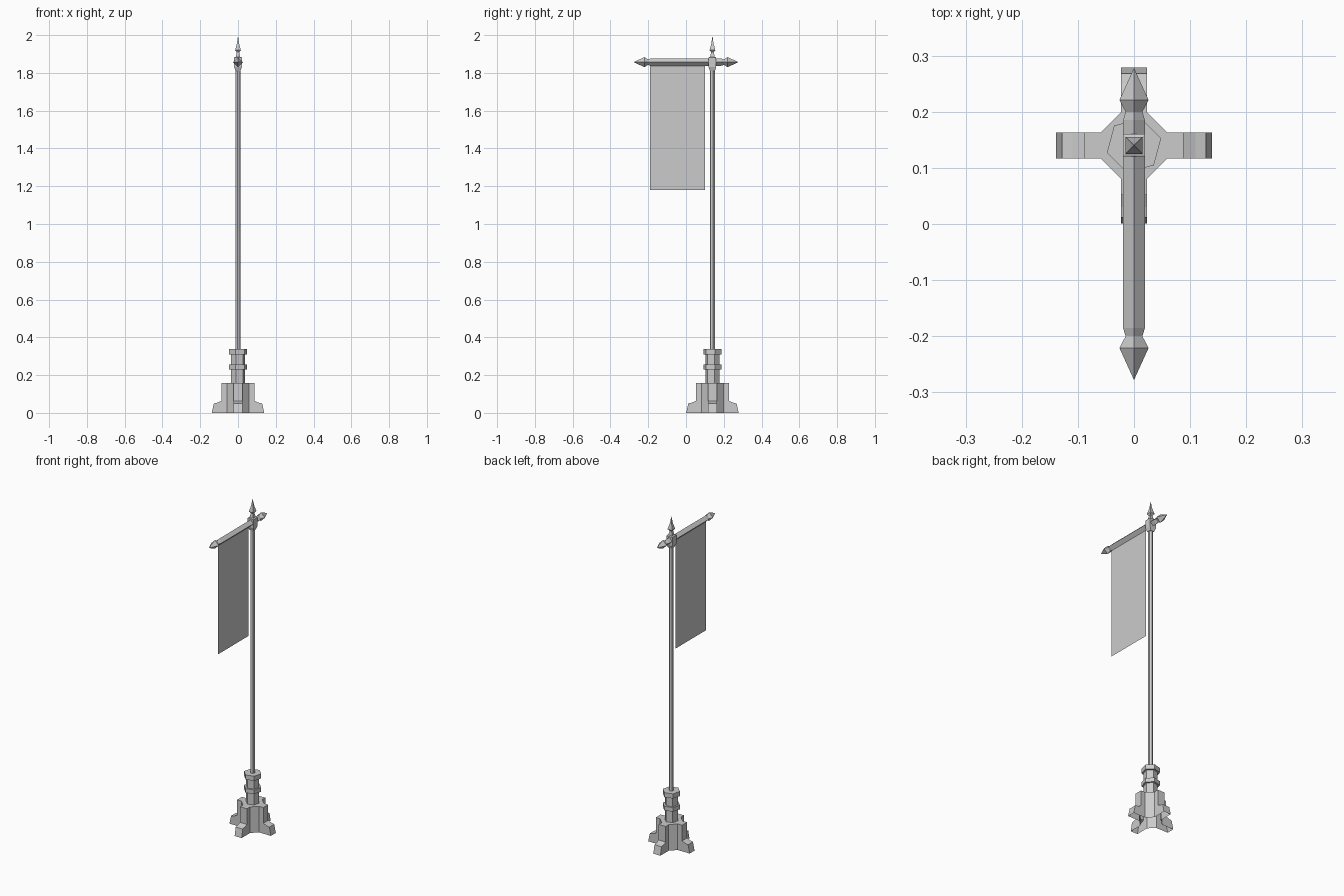
import bpy, math
from mathutils import Matrix, Vector

if "Cube" in bpy.data.objects:
    bpy.data.objects.remove(bpy.data.objects["Cube"])

PY = 0.14      # pole position in y
BAR_Z = 1.857  # crossbar height


def make(name, verts, faces):
    mesh = bpy.data.meshes.new(name)
    mesh.from_pydata([tuple(v) for v in verts], [], faces)
    mesh.update()
    ob = bpy.data.objects.new(name, mesh)
    bpy.context.collection.objects.link(ob)
    return ob


def loft(name, rings, matrix, cap_start=True):
    """Skin a stack of equal-sized point rings, capping the ends."""
    n = len(rings[0])
    verts = [matrix @ Vector(p) for ring in rings for p in ring]
    faces = []
    for k in range(len(rings) - 1):
        for i in range(n):
            j = (i + 1) % n
            faces.append((k * n + i, k * n + j, (k + 1) * n + j, (k + 1) * n + i))
    if cap_start:
        faces.append(tuple(reversed(range(n))))
    faces.append(tuple(range((len(rings) - 1) * n, len(rings) * n)))
    return make(name, verts, faces)


def turned(name, profile, sides, start_deg, matrix):
    """Faceted turned part from (radius, height) pairs."""
    angles = [math.radians(start_deg) + 2 * math.pi * i / sides for i in range(sides)]
    rings = [[(r * math.cos(a), r * math.sin(a), z) for a in angles] for r, z in profile]
    return loft(name, rings, matrix)


at_pole = Matrix.Translation((0, PY, 0))


# Cross-shaped base with four feet
def cross(length, z, w=0.0235, c=0.059):
    ring = []
    for q in range(4):
        rot = Matrix.Rotation(q * math.pi / 2, 3, 'Z')
        ring += [rot @ Vector(p) for p in
                 ((length, -w, z), (length, w, z), (c, w, z), (w, c, z))]
    return ring


base_profile = [(0.139, 0), (0.128, 0.05), (0.11, 0.054), (0.088, 0.063), (0.088, 0.158)]
loft("base", [cross(r, z) for r, z in base_profile], at_pole, cap_start=False)

# Hexagonal socket with two collars
turned("socket", [(0.038, 0.155), (0.038, 0.23), (0.05, 0.23), (0.05, 0.255),
                  (0.038, 0.255), (0.038, 0.31), (0.05, 0.31), (0.05, 0.338)],
       6, 15, at_pole)

# Long pole
turned("pole", [(0.0135, 0.33), (0.0135, 1.83)], 6, 15, at_pole)

# Square head block and spike finial
R2 = math.sqrt(2)
turned("pole_head", [(0.013 * R2, 1.81), (0.02 * R2, 1.83), (0.02 * R2, 1.882),
                     (0.013 * R2, 1.885)], 4, 45, at_pole)
turned("finial", [(0.012 * R2, 1.884), (0.007 * R2, 1.91), (0.015 * R2, 1.92),
                  (0.006 * R2, 1.955), (0.0005, 1.995)], 4, 45, at_pole)

# Diamond-section crossbar with pointed ends
half = [(0.0195, 0.185), (0.015, 0.2), (0.026, 0.221), (0.0005, 0.277)]
bar = [(r, -d) for r, d in reversed(half)] + half
along_y = Matrix.Translation((0, 0, BAR_Z)) @ Matrix.Rotation(-math.pi / 2, 4, 'X')
turned("crossbar", bar, 4, 0, along_y)

# Hanging cloth
make("banner_cloth", [(0, -0.19, 1.18), (0, 0.10, 1.18), (0, 0.10, 1.845), (0, -0.19, 1.845)],
     [(0, 1, 2, 3)])
